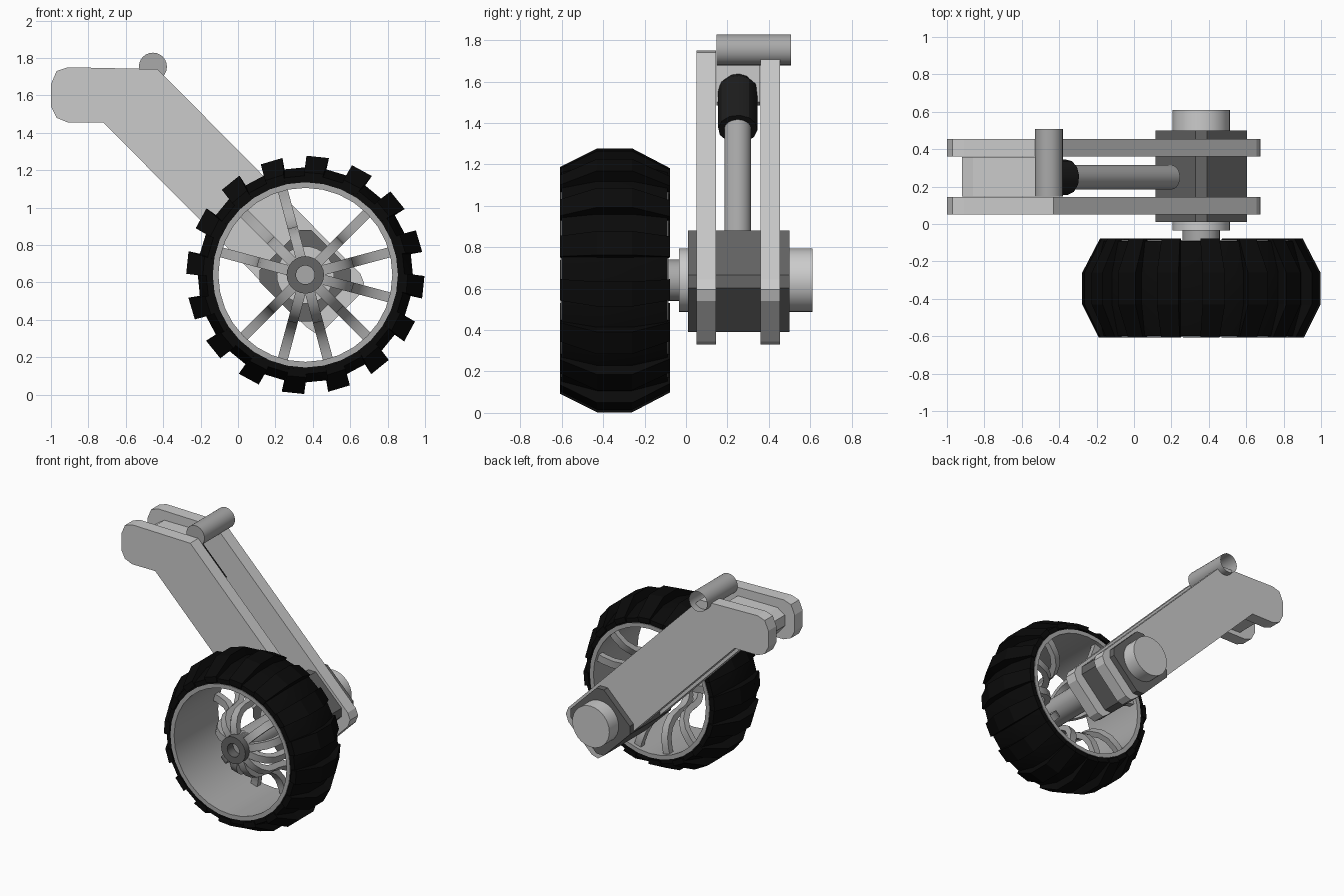
import bpy, bmesh
from math import sin, cos, pi, radians
from mathutils import Vector

if "Cube" in bpy.data.objects:
    bpy.data.objects.remove(bpy.data.objects["Cube"])

CX, CZ = 0.36, 0.64          # wheel axis


def material(name, v):
    m = bpy.data.materials.new(name)
    m.diffuse_color = (v, v, v, 1)
    m.use_nodes = True
    m.node_tree.nodes["Principled BSDF"].inputs["Base Color"].default_value = m.diffuse_color
    return m


BLACK = material("rubber_black", 0.003)
SOFT_BLACK = material("damper_black", 0.012)
DARK = material("dark_grey", 0.13)
METAL = material("mid_grey", 0.4)


def finish(name, bm, mat=None, smooth=False):
    bmesh.ops.recalc_face_normals(bm, faces=bm.faces[:])
    me = bpy.data.meshes.new(name)
    bm.to_mesh(me)
    bm.free()
    ob = bpy.data.objects.new(name, me)
    bpy.context.collection.objects.link(ob)
    if mat:
        me.materials.append(mat)
    if smooth:
        bpy.ops.object.select_all(action='DESELECT')
        ob.select_set(True)
        bpy.context.view_layer.objects.active = ob
        bpy.ops.object.shade_smooth_by_angle(angle=radians(30))
    return ob


def polar(r, a, y):
    return (CX + r * cos(a), y, CZ + r * sin(a))


def skin(bm, rings, close=False, caps=(True, True)):
    """Join equal rings of points with quads."""
    vs = [[bm.verts.new(p) for p in ring] for ring in rings]
    n = len(vs[0])
    for k in range(len(vs) if close else len(vs) - 1):
        a, b = vs[k], vs[(k + 1) % len(vs)]
        for i in range(n):
            j = (i + 1) % n
            bm.faces.new((a[i], a[j], b[j], b[i]))
    if not close:
        for ring, cap in zip((vs[0], vs[-1]), caps):
            if cap:
                bm.faces.new(ring)


def lathe(name, profile, mat=None, n=32):
    """Closed (radius, y) profile turned about the wheel axis."""
    bm = bmesh.new()
    skin(bm, [[polar(r, 2 * pi * k / n, y) for r, y in profile] for k in range(n)], close=True)
    return finish(name, bm, mat, True)


def extrude(name, outline, y0, y1, mat=None):
    bm = bmesh.new()
    skin(bm, [[(x, y, z) for x, z in outline] for y in (y0, y1)])
    return finish(name, bm, mat)


def rod(name, p, q, r, mat=None, n=24, caps=(True, True), r_end=None):
    p, q = Vector(p), Vector(q)
    d = (q - p).normalized()
    u = d.orthogonal().normalized()
    w = d.cross(u)
    bm = bmesh.new()
    ring = lambda c, r: [c + r * (cos(2 * pi * i / n) * u + sin(2 * pi * i / n) * w) for i in range(n)]
    skin(bm, [ring(p, r), ring(q, r_end or r)], caps=caps)
    return finish(name, bm, mat, True)


# two side plates of the arm
plate = [(-1, 1.54), (-0.97, 1.48), (-0.91, 1.455), (-0.72, 1.455), (0.36, 0.365),
         (0.41, 0.33), (0.46, 0.345), (0.655, 0.54), (0.675, 0.595), (0.655, 0.645),
         (-0.43, 1.74), (-0.91, 1.75), (-0.97, 1.73), (-1, 1.66)]
for side, y in (("front", 0.05), ("back", 0.36)):
    extrude("arm_plate_" + side, plate, y, y + 0.095)

# spacer between the plates and tube at the bend, open at the back
extrude("arm_spacer", [(-0.92, 1.56), (-0.86, 1.49), (-0.6, 1.485), (-0.53, 1.5),
                       (-0.53, 1.68), (-0.86, 1.68), (-0.92, 1.64)], 0.147, 0.358)
rod("pivot_tube", (-0.455, 0.147, 1.753), (-0.455, 0.507, 1.753), 0.075, METAL, caps=(True, False))

# damper along the arm
rod("damper_sleeve", (-0.55, 0.25, 1.56), (-0.36, 0.25, 1.37), 0.095, SOFT_BLACK, 12)
rod("damper_cap", (-0.60, 0.25, 1.61), (-0.55, 0.25, 1.56), 0.05, SOFT_BLACK, 12, r_end=0.095)
rod("damper_rod", (-0.4, 0.25, 1.41), (0.2, 0.25, 0.81), 0.065, METAL)

# bearing block: diamond with clipped corners
f, e = 0.245, 0.031
block = [(f, -e), (f, e), (e, f), (-e, f), (-f, e), (-f, -e), (-e, -f), (e, -f)]
extrude("bearing_block", [(CX + x, CZ - 0.005 + z) for x, z in block], 0.01, 0.5, DARK)

# axle parts
rod("axle_end", (CX, 0.48, CZ), (CX, 0.61, CZ), 0.153, n=32)
rod("axle_collar", (CX, -0.035, CZ), (CX, 0.03, CZ), 0.153, n=32)
rod("axle", (CX, -0.5, CZ), (CX, -0.02, CZ), 0.1, METAL)
lathe("wheel_hub", [(0.05, -0.57), (0.1, -0.57), (0.1, -0.44), (0.05, -0.44)], DARK, 24)

# rim and tyre
lathe("rim", [(0.465, -0.605), (0.495, -0.605), (0.495, -0.085), (0.465, -0.085)], METAL)
lathe("tyre", [(0.49, -0.6), (0.53, -0.6), (0.575, -0.43), (0.575, -0.26),
               (0.53, -0.09), (0.49, -0.09)], BLACK)

# S-curved spokes, with two positions left open
quarter = [radians(22.5 * i) for i in range(5)]
path = [(0.07, -0.5)] + [(0.1 + 0.14 * sin(t), -0.36 - 0.14 * cos(t)) for t in quarter]
path += [(0.43 - 0.19 * cos(t), -0.325 + 0.19 * sin(t)) for t in quarter] + [(0.48, -0.135)]
bm = bmesh.new()
for k in range(12):
    deg = 15 + 30 * k
    if deg in (75, 195):
        continue
    a = radians(deg)
    rings = []
    for i, (r, y) in enumerate(path):
        r0, y0 = path[max(i - 1, 0)]
        r1, y1 = path[min(i + 1, len(path) - 1)]
        t = Vector((r1 - r0, y1 - y0)).normalized() * 0.022
        ring = []
        for s, h in ((-1, -1), (1, -1), (1, 1), (-1, 1)):
            p = Vector(polar(r - h * t.y, a, y + h * t.x))
            ring.append(p + Vector((-sin(a), 0, cos(a))) * 0.027 * s)
        rings.append(ring)
    skin(bm, rings)
finish("wheel_spokes", bm, METAL, True)

# sixteen tread lugs with a slight chevron
crown = [(-0.608, 0.548, 0.02), (-0.43, 0.637, 0.0), (-0.26, 0.637, 0.0), (-0.078, 0.542, 0.02)]
bm = bmesh.new()
for k in range(16):
    a = radians(16.5 + 22.5 * k)
    rings = []
    for y, r, shift in crown:
        c = a + shift
        rings.append([polar(0.505, c - 0.09, y), polar(r, c - 0.095, y),
                      polar(r, c + 0.095, y), polar(0.505, c + 0.09, y)])
    skin(bm, rings)
finish("tyre_lugs", bm, BLACK)
